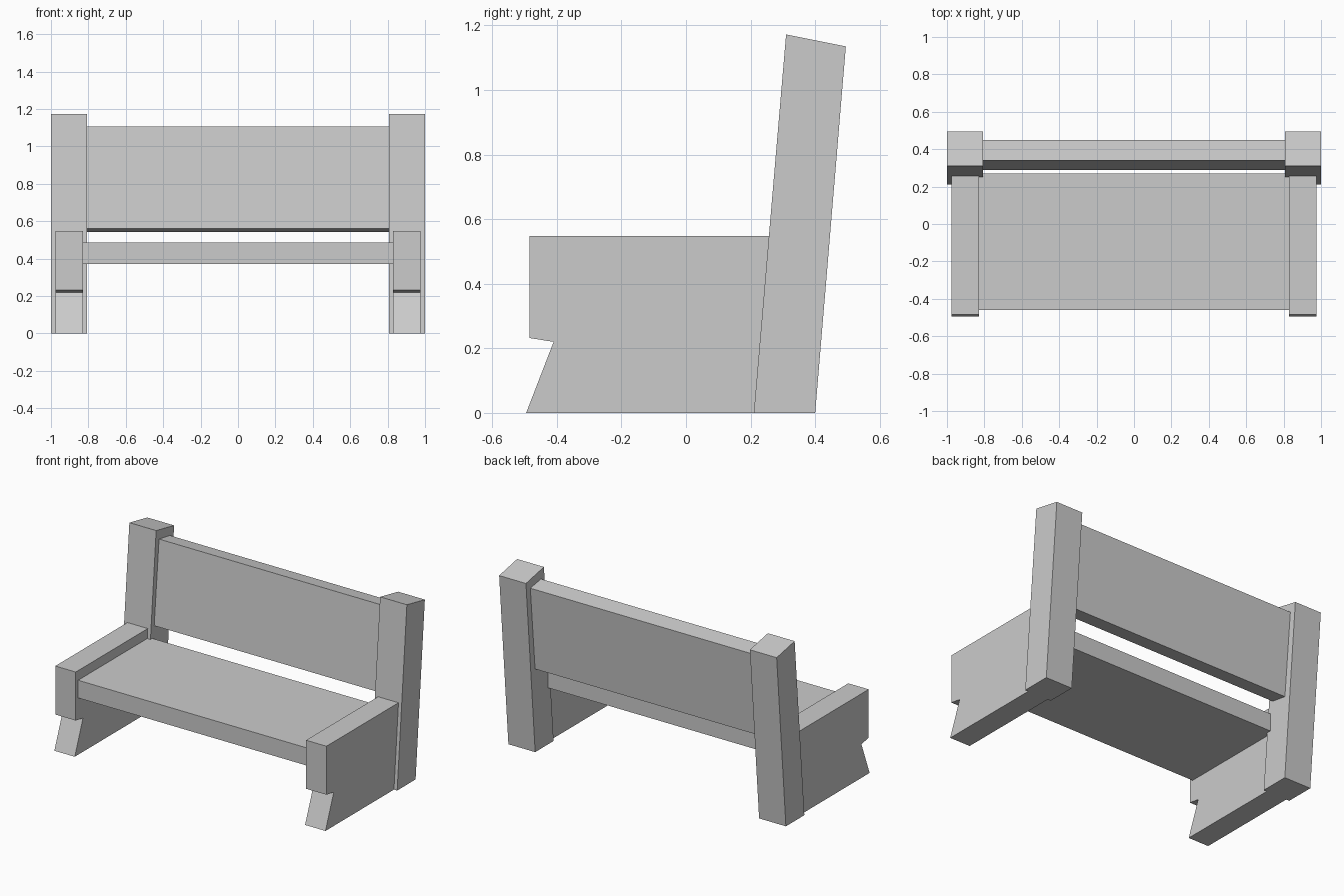
import bpy

if "Cube" in bpy.data.objects:
    bpy.data.objects.remove(bpy.data.objects["Cube"])


def extrude_x(name, profile, x0, x1):
    """Extrude a (y, z) profile along x from x0 to x1."""
    n = len(profile)
    verts = [(x, y, z) for x in (x0, x1) for y, z in profile]
    faces = [tuple(reversed(range(n))), tuple(range(n, 2 * n))]
    faces += [(i, (i + 1) % n, (i + 1) % n + n, i + n) for i in range(n)]
    mesh = bpy.data.meshes.new(name)
    mesh.from_pydata(verts, [], faces)
    obj = bpy.data.objects.new(name, mesh)
    bpy.context.collection.objects.link(obj)
    return obj


# Profiles run counter-clockwise seen from +x
post = [(0.21, 0), (0.40, 0), (0.495, 1.135), (0.31, 1.172)]
side = [(-0.495, 0), (0.23, 0), (0.28, 0.548), (-0.485, 0.548),
        (-0.485, 0.232), (-0.41, 0.22)]
seat = [(-0.46, 0.37), (0.27, 0.37), (0.27, 0.485), (-0.46, 0.485)]
back = [(0.29, 0.56), (0.401, 0.542), (0.45, 1.087), (0.34, 1.105)]

# Leaning posts and notched side panels, mirrored across x
for name, profile, inner, outer in (("back_post", post, 0.807, 1.0),
                                    ("side_panel", side, 0.83, 0.977)):
    extrude_x(name + "_right", profile, inner, outer)
    extrude_x(name + "_left", profile, -outer, -inner)

# Seat board and leaning backrest
extrude_x("seat", seat, -0.83, 0.83)
extrude_x("backrest", back, -0.81, 0.81)
